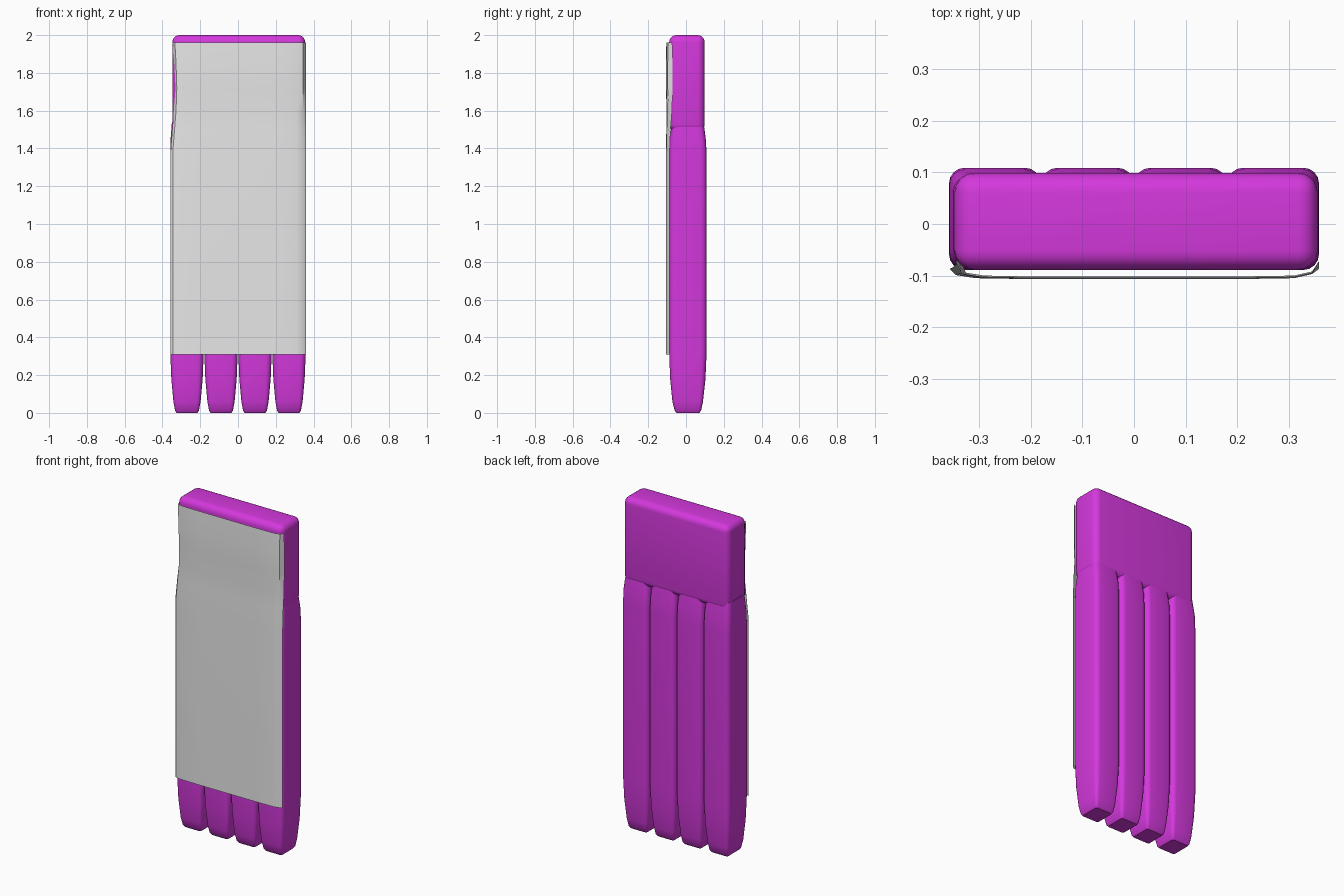
import bpy, bmesh, math

if "Cube" in bpy.data.objects:
    bpy.data.objects.remove(bpy.data.objects["Cube"])


def material(name, rgb):
    m = bpy.data.materials.new(name)
    m.diffuse_color = (*rgb, 1)
    m.use_nodes = True
    m.node_tree.nodes["Principled BSDF"].inputs["Base Color"].default_value = m.diffuse_color
    return m


MAGENTA = material("magenta", (0.66, 0.04, 0.72))
GREY = material("light grey", (0.8, 0.8, 0.8))


def finish(name, bm, mat, angle=35):
    bmesh.ops.recalc_face_normals(bm, faces=bm.faces)
    me = bpy.data.meshes.new(name)
    bm.to_mesh(me)
    bm.free()
    me.materials.append(mat)
    ob = bpy.data.objects.new(name, me)
    bpy.context.collection.objects.link(ob)
    bpy.ops.object.select_all(action='DESELECT')
    ob.select_set(True)
    bpy.context.view_layer.objects.active = ob
    bpy.ops.object.shade_smooth_by_angle(angle=math.radians(angle))
    return ob


def rounded_rect(x0, x1, y0, y1, r, steps=4):
    pts = []
    corners = [(x1 - r, y1 - r), (x0 + r, y1 - r), (x0 + r, y0 + r), (x1 - r, y0 + r)]
    for i, (cx, cy) in enumerate(corners):
        for k in range(steps + 1):
            a = math.pi / 2 * (i + k / steps)
            pts.append((cx + r * math.cos(a), cy + r * math.sin(a)))
    return pts


# Four tapered fingers: (z, half width, front y, back y, corner radius)
RINGS = [(0.0, 0.055, -0.05, 0.07, 0.010),
         (0.012, 0.063, -0.06, 0.08, 0.014),
         (0.06, 0.072, -0.072, 0.09, 0.020),
         (0.18, 0.083, -0.084, 0.103, 0.027),
         (0.32, 0.0885, -0.089, 0.109, 0.030),
         (1.36, 0.0885, -0.089, 0.109, 0.030),
         (1.44, 0.0875, -0.086, 0.106, 0.030),
         (1.54, 0.080, -0.076, 0.093, 0.030)]
for n in range(4):
    cx = -0.27 + 0.18 * n
    bm = bmesh.new()
    loops = []
    for z, hw, y0, y1, r in RINGS:
        loops.append([bm.verts.new((x, y, z))
                      for x, y in rounded_rect(cx - hw, cx + hw, y0, y1, r)])
    for a, b in zip(loops, loops[1:]):
        for i in range(len(a)):
            j = (i + 1) % len(a)
            bm.faces.new((a[i], a[j], b[j], b[i]))
    bm.faces.new(loops[0])
    bm.faces.new(loops[-1])
    finish(f"finger_{n + 1}", bm, MAGENTA)

# Rounded block joining the fingers at the top
bm = bmesh.new()
bmesh.ops.create_cube(bm, size=1)
for v in bm.verts:
    v.co.x = 0.004 + v.co.x * 0.704
    v.co.y = 0.005 + v.co.y * 0.188
    v.co.z = 1.745 + v.co.z * 0.51
bmesh.ops.bevel(bm, geom=list(bm.edges), offset=0.038, segments=5,
                profile=0.5, affect='EDGES')
finish("head_block", bm, MAGENTA)

# Thin sheet over the front: (z, left edge x, side edge y, front y)
ROWS = [(0.31, -0.357, -0.087, -0.107),
        (1.38, -0.357, -0.087, -0.107),
        (1.50, -0.348, -0.082, -0.104),
        (1.60, -0.340, -0.074, -0.102),
        (1.72, -0.336, -0.071, -0.107),
        (1.85, -0.340, -0.071, -0.107),
        (1.96, -0.346, -0.073, -0.104)]
bm = bmesh.new()
rows = []
for z, left, side, front in ROWS:
    profile = [(left, side), (left + 0.012, front + 0.008), (left + 0.05, front + 0.002),
               (-0.19, front), (0.19, front), (0.31, front + 0.002),
               (0.345, front + 0.010), (0.359, side)]
    rows.append([bm.verts.new((x, y, z)) for x, y in profile])
for a, b in zip(rows, rows[1:]):
    for i in range(len(a) - 1):
        bm.faces.new((a[i], a[i + 1], b[i + 1], b[i]))
sheet = finish("front_sheet", bm, GREY)
# Keep the open sheet facing the front
if sum(p.normal.y * p.area for p in sheet.data.polygons) > 0:
    sheet.data.flip_normals()
